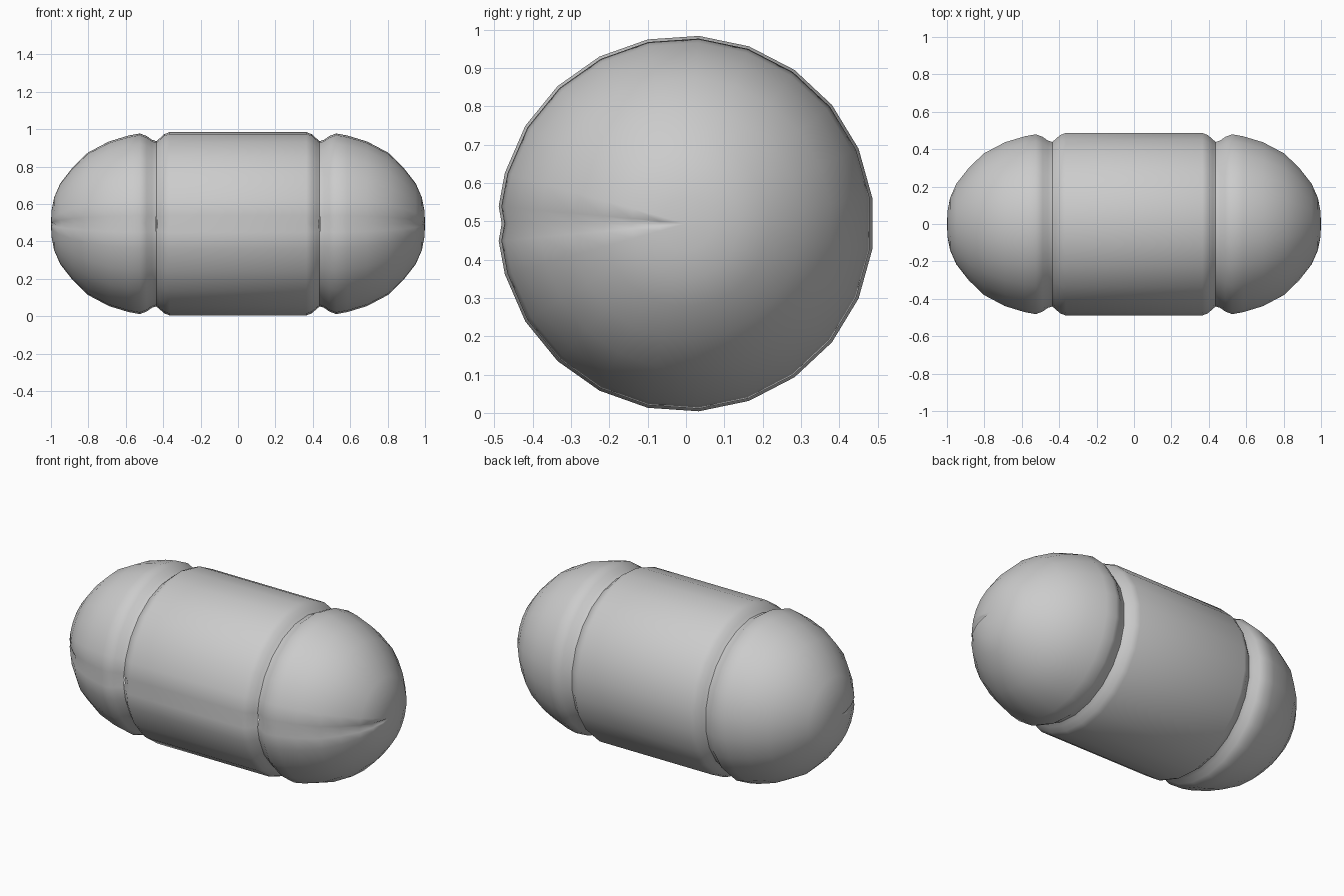
import bpy, bmesh, math

if "Cube" in bpy.data.objects:
    bpy.data.objects.remove(bpy.data.objects["Cube"])

R, ZC, SIDES = 0.491, 0.494, 23
SEAM_HALF = math.radians(5.3)
DENT = 0.01

# angles round the x axis; 0 is the front, where the seam groove runs
angles = [0.0, SEAM_HALF] + [2 * math.pi * k / SIDES for k in range(1, SIDES)] + [2 * math.pi - SEAM_HALF]


def lathe(name, profile, side=1):
    """Revolve (x, radius) points about x, pressing in a shallow seam at the front."""
    bm = bmesh.new()
    rings = []
    for i, (x, r) in enumerate(profile):
        if r == 0:
            rings.append([bm.verts.new((side * x, 0, ZC))])
            continue
        # outward normal of the profile, used for the seam
        x0, r0 = profile[max(i - 1, 0)]
        x1, r1 = profile[min(i + 1, len(profile) - 1)]
        n = math.hypot(x1 - x0, r1 - r0)
        nx, nr = (r0 - r1) / n, (x1 - x0) / n
        ring = []
        for k, a in enumerate(angles):
            d = DENT if k == 0 else 0
            rr = r - d * nr
            ring.append(bm.verts.new((side * (x - d * nx), -rr * math.cos(a), ZC + rr * math.sin(a))))
        rings.append(ring)
    count = len(angles)
    for a, b in zip(rings, rings[1:]):
        for k in range(count):
            j = (k + 1) % count
            if len(b) == 1:
                face = (a[k], a[j], b[0])
            else:
                face = (a[k], a[j], b[j], b[k])
            bm.faces.new(face if side < 0 else face[::-1])
    # make the faces point outwards
    bm.normal_update()
    f = bm.faces[:][0]
    c = f.calc_center_median()
    if f.normal.y * c.y + f.normal.z * (c.z - ZC) < 0:
        bmesh.ops.reverse_faces(bm, faces=bm.faces[:])
    mesh = bpy.data.meshes.new(name)
    bm.to_mesh(mesh)
    bm.free()
    mesh.shade_smooth()
    obj = bpy.data.objects.new(name, mesh)
    bpy.context.collection.objects.link(obj)
    return obj


# straight middle barrel with rounded shoulders
shoulder = [(0.365, R), (0.395, 0.48), (0.42, 0.457), (0.437, 0.443)]
lathe("barrel", [(-x, r) for x, r in reversed(shoulder)] + shoulder)

# domed end caps, each starting in a neck groove
cap = [(0.437, 0.443), (0.46, 0.450), (0.488, 0.470), (0.525, 0.484), (0.585, 0.473),
       (0.69, 0.441), (0.803, 0.381), (0.883, 0.303), (0.95, 0.217), (0.983, 0.142),
       (0.997, 0.07), (1.0, 0)]
lathe("right_cap", cap, 1)
lathe("left_cap", cap, -1)
